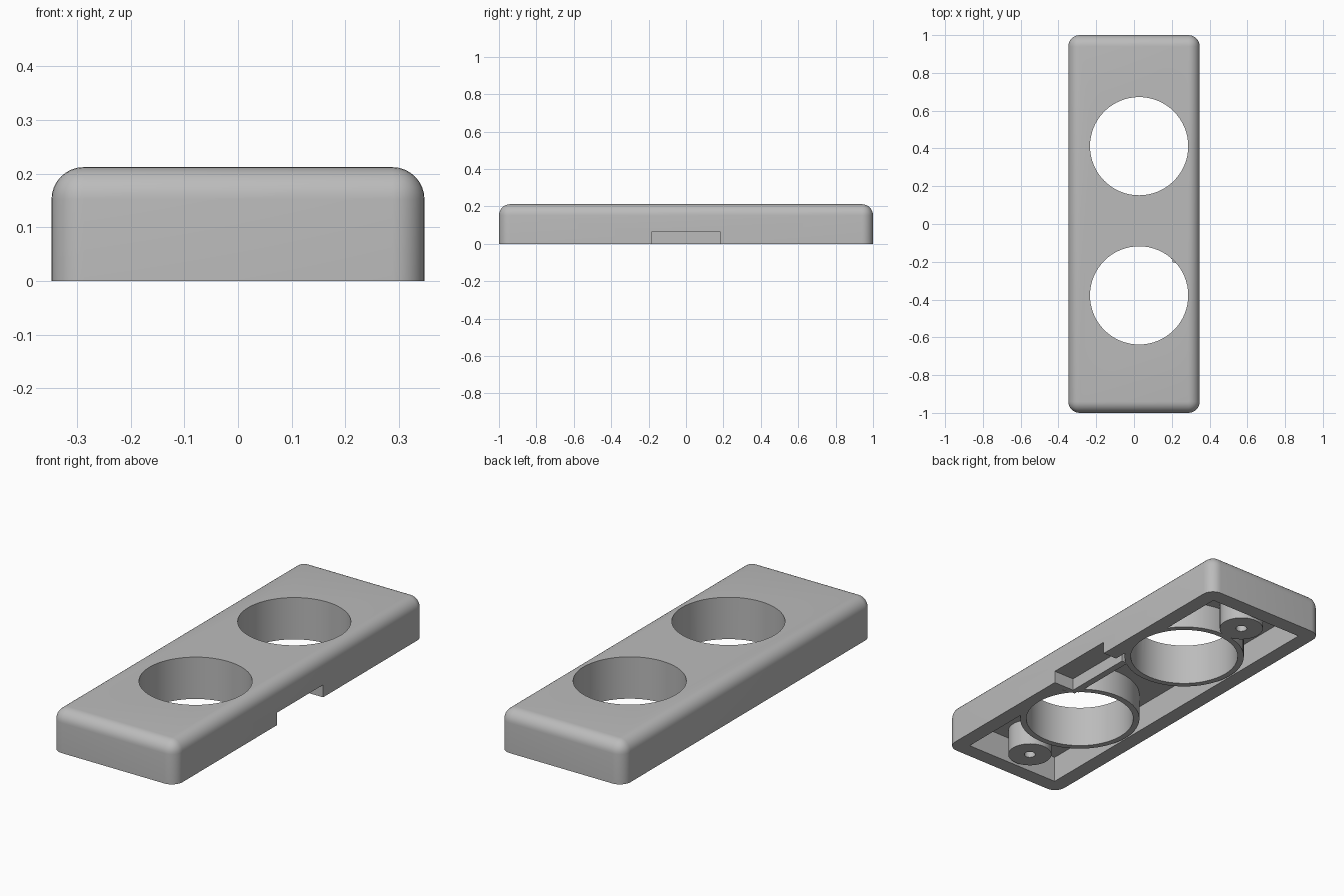
import bpy, bmesh
from math import radians
from mathutils import Matrix

cube = bpy.data.objects.get("Cube")
if cube:
    bpy.data.objects.remove(cube, do_unlink=True)

W, L, H = 0.695, 2.0, 0.212      # outer size
WALL, FILLET = 0.078, 0.06
HOLE_X, HOLE_R, TUBE_R = 0.027, 0.26, 0.29
HOLES_Y = (-0.378, 0.412)
BOSS_Y = (-0.8, 0.8)
NOTCH_Y, NOTCH_H = 0.185, 0.063

grey = bpy.data.materials.new("plain grey")
grey.use_nodes = True
grey.diffuse_color = (0.5, 0.5, 0.5, 1)
grey.node_tree.nodes["Principled BSDF"].inputs["Base Color"].default_value = (0.5, 0.5, 0.5, 1)


def finish(bm, name):
    mesh = bpy.data.meshes.new(name)
    bm.to_mesh(mesh)
    bm.free()
    mesh.materials.append(grey)
    ob = bpy.data.objects.new(name, mesh)
    bpy.context.collection.objects.link(ob)
    return ob


def box(name, x0, x1, y0, y1, z0, z1, fillet=0):
    bm = bmesh.new()
    bmesh.ops.create_cube(bm, size=1)
    bmesh.ops.scale(bm, vec=(x1 - x0, y1 - y0, z1 - z0), verts=bm.verts)
    bmesh.ops.translate(bm, vec=((x0 + x1) / 2, (y0 + y1) / 2, (z0 + z1) / 2), verts=bm.verts)
    if fillet:
        # round every edge except those around the open bottom
        edges = [e for e in bm.edges if max(v.co.z for v in e.verts) > z0 + 0.01]
        bmesh.ops.bevel(bm, geom=edges, offset=fillet, segments=8, profile=0.5, affect='EDGES')
    return finish(bm, name)


def cylinder(name, x, y, r, z0, z1, sides=64):
    bm = bmesh.new()
    bmesh.ops.create_cone(bm, cap_ends=True, segments=sides, radius1=r, radius2=r, depth=z1 - z0,
                          matrix=Matrix.Translation((x, y, (z0 + z1) / 2)))
    return finish(bm, name)


def combine(target, other, operation):
    mod = target.modifiers.new(operation.lower(), 'BOOLEAN')
    mod.operation, mod.solver, mod.object = operation, 'EXACT', other
    with bpy.context.temp_override(object=target, active_object=target):
        bpy.ops.object.modifier_apply(modifier=mod.name)
    bpy.data.objects.remove(other, do_unlink=True)


# Hollow cover with rounded top and corners
cover = box("cover", -W / 2, W / 2, -L / 2, L / 2, 0, H, FILLET)
ceiling = H - WALL
combine(cover, box("cavity", -W / 2 + WALL, W / 2 - WALL, -L / 2 + WALL, L / 2 - WALL, -0.1, ceiling), 'DIFFERENCE')

# Tubes around the two openings, and screw bosses at the ends
for y in HOLES_Y:
    combine(cover, cylinder("tube", HOLE_X, y, TUBE_R, 0, ceiling + 0.03), 'UNION')
for y in BOSS_Y:
    combine(cover, cylinder("boss", -0.01, y, 0.105, 0, ceiling + 0.03, 48), 'UNION')

# Openings, screw bores and the side notch
for y in HOLES_Y:
    combine(cover, cylinder("opening", HOLE_X, y, HOLE_R, -0.1, H + 0.1), 'DIFFERENCE')
for y in BOSS_Y:
    combine(cover, cylinder("bore", -0.01, y, 0.027, -0.1, ceiling - 0.01, 24), 'DIFFERENCE')
combine(cover, box("notch", 0.232, 0.4, -NOTCH_Y, NOTCH_Y, -0.1, NOTCH_H), 'DIFFERENCE')

# Guard behind the notch: back plate, roof and one side
guard = box("notch_guard", 0.197, 0.232, -NOTCH_Y, NOTCH_Y, 0, NOTCH_H + 0.02)
combine(guard, box("roof", 0.2, W / 2 - WALL + 0.01, -NOTCH_Y, NOTCH_Y, NOTCH_H, NOTCH_H + 0.019), 'UNION')
combine(guard, box("side", 0.205, W / 2 - WALL + 0.01, -NOTCH_Y - 0.02, -NOTCH_Y, 0, NOTCH_H + 0.018), 'UNION')

for ob in (cover, guard):
    bpy.ops.object.select_all(action='DESELECT')
    ob.select_set(True)
    bpy.context.view_layer.objects.active = ob
    bpy.ops.object.shade_smooth_by_angle(angle=radians(30))
